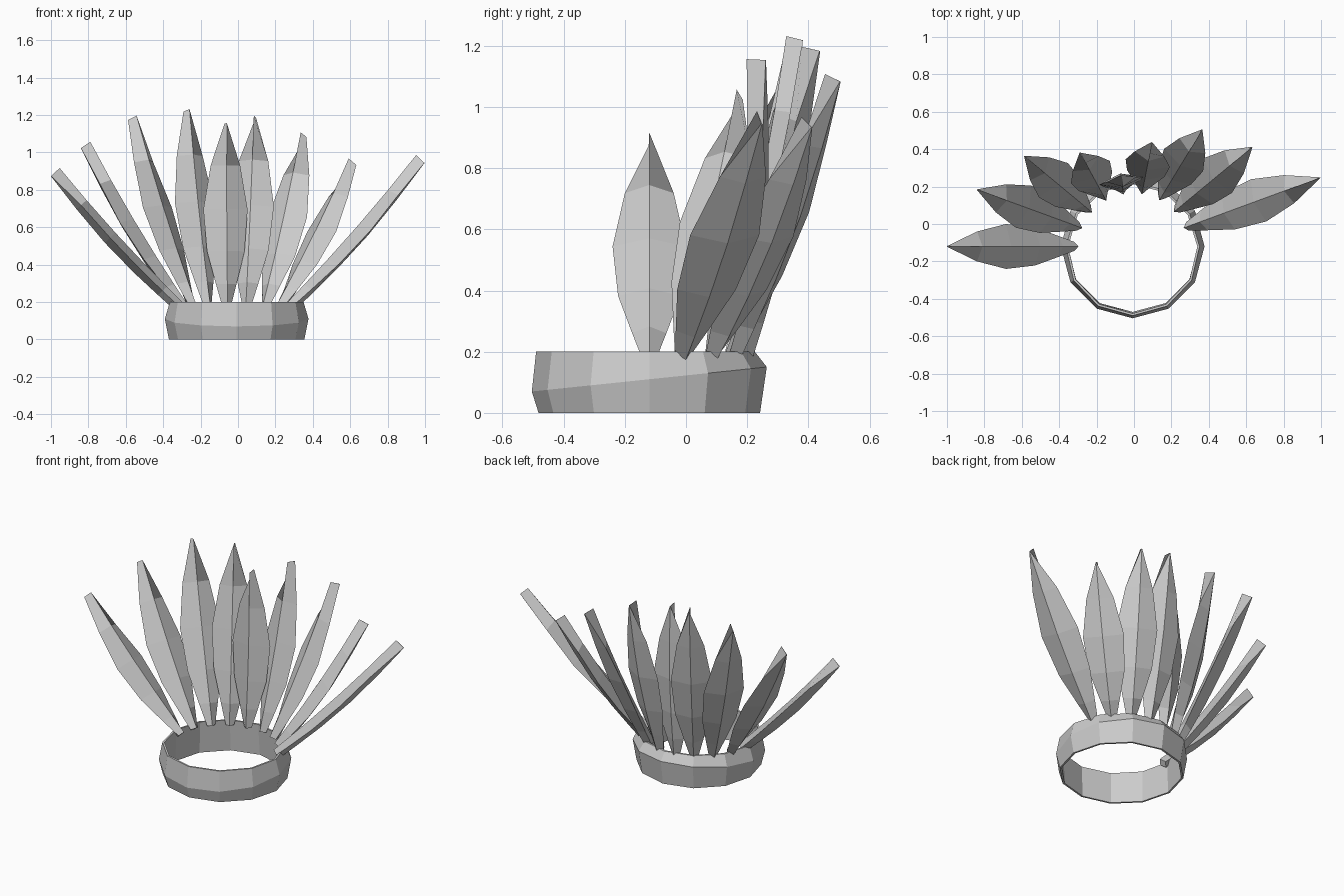
import bpy, bmesh, math
from mathutils import Vector

if "Cube" in bpy.data.objects:
    bpy.data.objects.remove(bpy.data.objects["Cube"])

CENTRE = Vector((-0.007, -0.12, 0))      # middle of the head band

grey = bpy.data.materials.new("light grey")
grey.diffuse_color = (0.6, 0.6, 0.6, 1)
grey.use_nodes = True
grey.node_tree.nodes["Principled BSDF"].inputs["Base Color"].default_value = grey.diffuse_color


def make_object(name, bm):
    bmesh.ops.recalc_face_normals(bm, faces=bm.faces)
    me = bpy.data.meshes.new(name)
    bm.to_mesh(me)
    bm.free()
    me.materials.append(grey)
    ob = bpy.data.objects.new(name, me)
    bpy.context.collection.objects.link(ob)
    return ob


def bridge(bm, a, b):
    n = len(a)
    for i in range(n):
        bm.faces.new((a[i], a[(i + 1) % n], b[(i + 1) % n], b[i]))


# Head band: twelve-sided thin ring, its bulge rising from front to back
def build_band():
    bm = bmesh.new()
    rings = []
    for k in range(12):
        a = math.radians(-90 + 30 * k)
        back = (1 + math.sin(a)) / 2
        top = 0.37 - 0.025 * back
        profile = [(0.362, 0), (0.384, 0.07 + 0.08 * back), (top, 0.2),
                   (top - 0.012, 0.2), (0.350, 0)]
        rings.append([bm.verts.new(CENTRE + Vector((r * math.cos(a), r * math.sin(a), z)))
                      for r, z in profile])
    for k in range(12):
        bridge(bm, rings[k], rings[(k + 1) % 12])
    make_object("head_band", bm)


# Feather: leaf outline with a diamond cross-section; at the tip the side
# edges run into the outer ridge, leaving a blade-like blunt end.
# Each station: position, half width, half thickness, shift of the side edges
STATIONS = [(0, 0.024, 0.030, 0), (0.12, 0.056, 0.033, 0), (0.30, 0.102, 0.037, 0),
            (0.53, 0.120, 0.039, 0), (0.77, 0.080, 0.036, 0.1), (1, 0.002, 0.032, 0.95)]


def build_feather(name, angle, tip):
    a = math.radians(angle)
    base = CENTRE + Vector((0.312 * math.cos(a), 0.312 * math.sin(a), 0.18))
    axis = Vector(tip) - base
    d = axis.normalized()
    w = Vector((-math.sin(a), math.cos(a), 0))
    w = (w - d * w.dot(d)).normalized()
    n = w.cross(d)                        # thickness direction, outward
    if n.dot(Vector((math.cos(a), math.sin(a), 0))) < 0:
        n = -n
    bm = bmesh.new()
    rings = []
    for t, half_w, half_t, shift in STATIONS:
        c = base + axis * t + n * 0.022 * math.sin(math.pi * t)
        s = n * half_t * shift
        rings.append([bm.verts.new(c + o) for o in
                      (w * half_w + s, n * half_t, s - w * half_w, -n * half_t)])
    for p, q in zip(rings, rings[1:]):
        bridge(bm, p, q)
    bm.faces.new(rings[0])
    bm.faces.new(rings[-1])
    make_object(name, bm)


build_band()

# Fan of nine feathers round the back half of the band
tips = [(-0.977, -0.12, 0.895), (-0.815, 0.175, 1.04), (-0.565, 0.345, 1.185),
        (-0.275, 0.355, 1.225), (-0.065, 0.23, 1.155), (0.09, 0.408, 1.19),
        (0.35, 0.48, 1.095), (0.612, 0.395, 0.95), (0.975, 0.24, 0.965)]
for i, tip in enumerate(tips):
    build_feather(f"feather_{i + 1}", 180 - 20 * i, tip)
